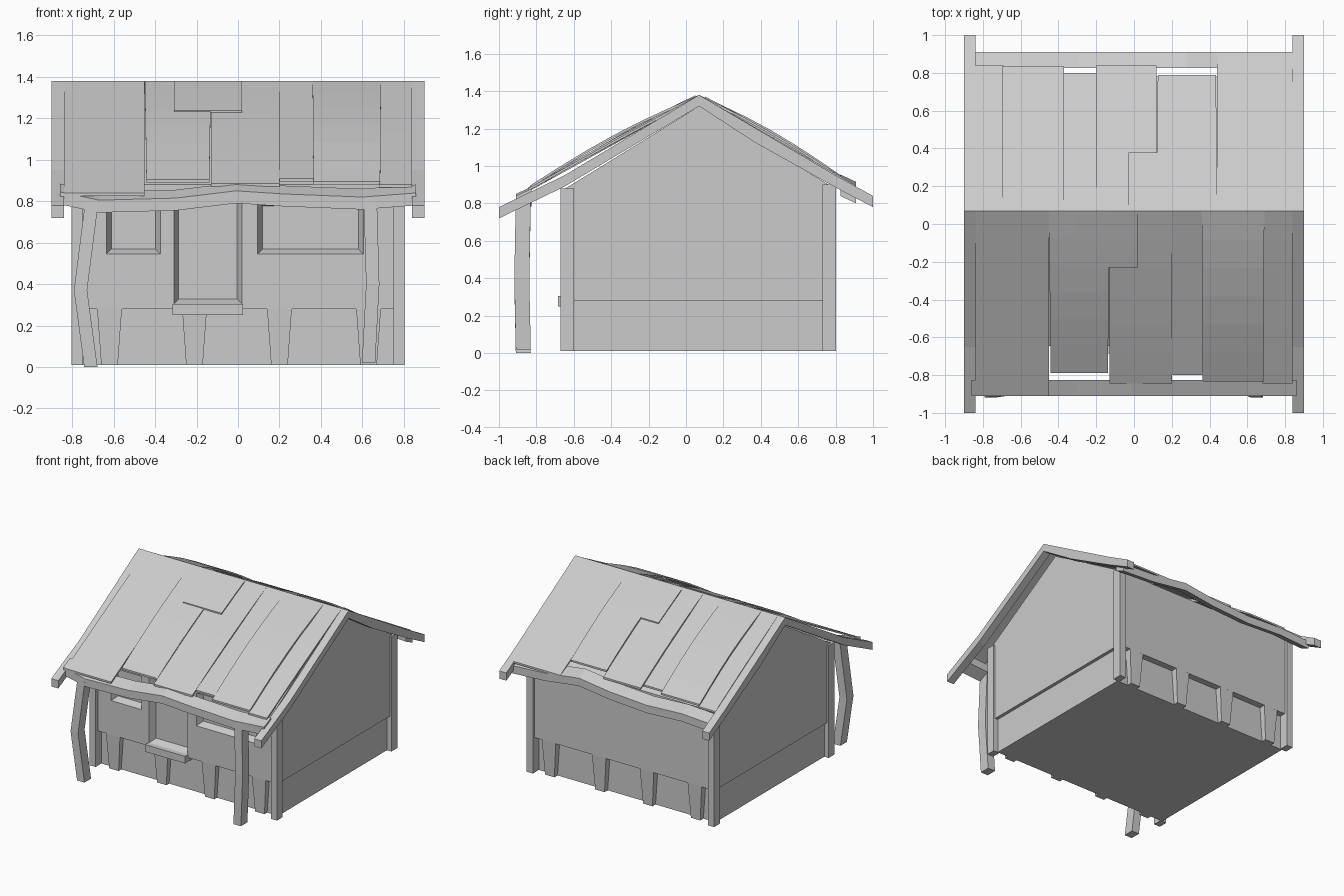
import bpy, bmesh, math

if "Cube" in bpy.data.objects:
    bpy.data.objects.remove(bpy.data.objects["Cube"])

grey = bpy.data.materials.new("plain_grey")
grey.use_nodes = True
COLOUR = (0.6, 0.6, 0.6, 1)
grey.diffuse_color = COLOUR
grey.node_tree.nodes["Principled BSDF"].inputs["Base Color"].default_value = COLOUR

RIDGE_Y, RIDGE_Z = 0.07, 1.38


def loft(name, rings):
    """Solid through a list of rings, each with the same number of points."""
    bm = bmesh.new()
    loops = [[bm.verts.new(p) for p in ring] for ring in rings]
    n = len(loops[0])
    for a, b in zip(loops, loops[1:]):
        for i in range(n):
            j = (i + 1) % n
            bm.faces.new((a[i], a[j], b[j], b[i]))
    bm.faces.new(loops[0])
    bm.faces.new(loops[-1])
    bmesh.ops.recalc_face_normals(bm, faces=bm.faces)
    mesh = bpy.data.meshes.new(name)
    bm.to_mesh(mesh)
    bm.free()
    mesh.materials.append(grey)
    obj = bpy.data.objects.new(name, mesh)
    bpy.context.collection.objects.link(obj)
    return obj


def rect_z(x0, x1, y0, y1, z):
    return [(x0, y0, z), (x1, y0, z), (x1, y1, z), (x0, y1, z)]


def rect_y(x0, x1, z0, z1, y):
    return [(x0, y, z0), (x1, y, z0), (x1, y, z1), (x0, y, z1)]


def box(name, x0, x1, y0, y1, z0, z1):
    return loft(name, [rect_z(x0, x1, y0, y1, z) for z in (z0, z1)])


def extrude_x(name, profile, x0, x1):
    return loft(name, [[(x, y, z) for y, z in profile] for x in (x0, x1)])


# Base and gabled upper storey
box("base_wall", -0.765, 0.765, -0.60, 0.73, 0.01, 0.30)
gable = [(-0.645, 0.28), (0.78, 0.28), (0.78, 0.89),
         (RIDGE_Y, 1.32), (-0.645, 0.88)]
house = extrude_x("upper_walls", gable, -0.79, 0.79)

# Door and window recesses with slanted reveals
openings = {"door": (-0.31, 0.02, 0.305, 0.84),
            "small_window": (-0.635, -0.375, 0.545, 0.80),
            "large_window": (0.095, 0.605, 0.545, 0.80)}
for label, (x0, x1, z0, z1) in openings.items():
    rings = [rect_y(x0 - d, x1 + d, z0 - d, z1 + d, y)
             for d, y in ((0.012, -0.67), (-0.024, -0.595))]
    cutter = loft(label + "_cutter", rings)
    cutter.hide_render = True
    cutter.hide_set(True)
    cut = house.modifiers.new(label, "BOOLEAN")
    cut.operation = "DIFFERENCE"
    cut.solver = "EXACT"
    cut.object = cutter
box("door_step", -0.315, 0.025, -0.685, -0.60, 0.25, 0.305)

# Corner posts
for side in (-1, 1):
    x0, x1 = sorted((side * 0.75, side * 0.803))
    box("front_corner_post", x0, x1, -0.67, -0.60, 0.01, 0.88)
    box("back_corner_post", x0, x1, 0.73, 0.803, 0.01, 0.90)

# Tapered brackets under the upper walls
for x in (-0.62, -0.21, 0.20, 0.63):
    for face, wall in ((-0.645, -0.58), (0.78, 0.71)):
        inward = 0.012 if face < 0 else -0.012
        loft("bracket", [rect_z(x - 0.04, x + 0.04, face + inward, wall, 0.01),
                         rect_z(x - 0.06, x + 0.06, face, wall, 0.285)])

# Crooked porch posts
porch_posts = {"right_porch_post": ((-0.71, 0.0), (-0.76, 0.37), (-0.705, 0.80)),
               "left_porch_post": ((0.63, 0.02), (0.65, 0.40), (0.638, 0.82))}
for name, path in porch_posts.items():
    rings = []
    for i, (x, z) in enumerate(path):
        shift = 0.008 if i == 1 else 0
        rings.append(rect_z(x - 0.032, x + 0.032, -0.91 - shift, -0.83 - shift, z))
    loft(name, rings)

# Gable boards
board = [(-1, 0.72), (-1, 0.78), (-0.65, 0.95), (RIDGE_Y, RIDGE_Z), (0.8, 0.95),
         (1, 0.84), (1, 0.78), (0.8, 0.885), (0.37, 1.125),
         (RIDGE_Y, 1.32), (-0.65, 0.89)]
extrude_x("right_gable_board", board, -0.90, -0.84)
extrude_x("left_gable_board", board, 0.84, 0.90)

# Wavy eave beams, tilted with the roof
front_wave = [(-0.86, 0.785), (-0.67, 0.745), (-0.30, 0.755), (-0.01, 0.79),
              (0.22, 0.775), (0.60, 0.76), (0.86, 0.78)]
back_wave = [(-0.86, 0.80), (-0.60, 0.815), (-0.30, 0.80), (0.02, 0.82),
             (0.28, 0.855), (0.58, 0.815), (0.86, 0.80)]
for name, wave, outer, inner in (("front_eave_beam", front_wave, -0.91, -0.825),
                                 ("back_eave_beam", back_wave, 0.91, 0.825)):
    loft(name, [[(x, outer, z), (x, outer, z + 0.06),
                 (x, inner, z + 0.10), (x, inner, z + 0.04)] for x, z in wave])


# Bowed roof planks running from ridge to eave
def plank(name, x0, x1, y_end, z_end, bow, narrow=0.0, start=0.0, stop=1.0, lift=0.0):
    rings = []
    for i in range(7):
        t = start + (stop - start) * i / 6
        y = RIDGE_Y + (y_end - RIDGE_Y) * t
        z = RIDGE_Z + (z_end - RIDGE_Z) * t + bow * math.sin(math.pi * t) + lift
        a, b = x0 + narrow * t, x1 - narrow * t
        rings.append([(a, y, z - 0.014), (b, y, z - 0.014), (b, y, z), (a, y, z)])
    return loft(name, rings)


front_planks = [(-0.84, -0.45, -0.91, 0.84, 0.0, 0.0),
                (-0.45, -0.13, -0.79, 0.905, 0.02, 0.008),
                (-0.13, 0.20, -0.845, 0.885, 0.012, 0.0),
                (0.19, 0.37, -0.80, 0.91, 0.0, 0.0),
                (0.36, 0.69, -0.835, 0.895, 0.03, 0.004),
                (0.68, 0.84, -0.845, 0.88, 0.005, 0.0)]
back_planks = [(-0.84, -0.69, 0.84, 0.93, 0.005, 0.0),
               (-0.70, -0.37, 0.835, 0.945, 0.03, 0.0),
               (-0.38, -0.19, 0.80, 0.95, 0.0, 0.0),
               (-0.20, 0.12, 0.84, 0.94, 0.012, 0.0),
               (0.12, 0.44, 0.79, 0.97, 0.02, 0.006),
               (0.44, 0.84, 0.91, 0.895, 0.0, 0.0)]
for spec in front_planks:
    plank("front_roof_plank", *spec)
for spec in back_planks:
    plank("back_roof_plank", *spec)

# Short patch boards near the ridge
plank("front_roof_patch", -0.31, 0.02, -0.84, 0.885, 0.016, 0, 0.02, 0.33, 0.008)
plank("back_roof_patch", -0.03, 0.29, 0.84, 0.93, 0.016, 0, 0.04, 0.40, 0.008)
